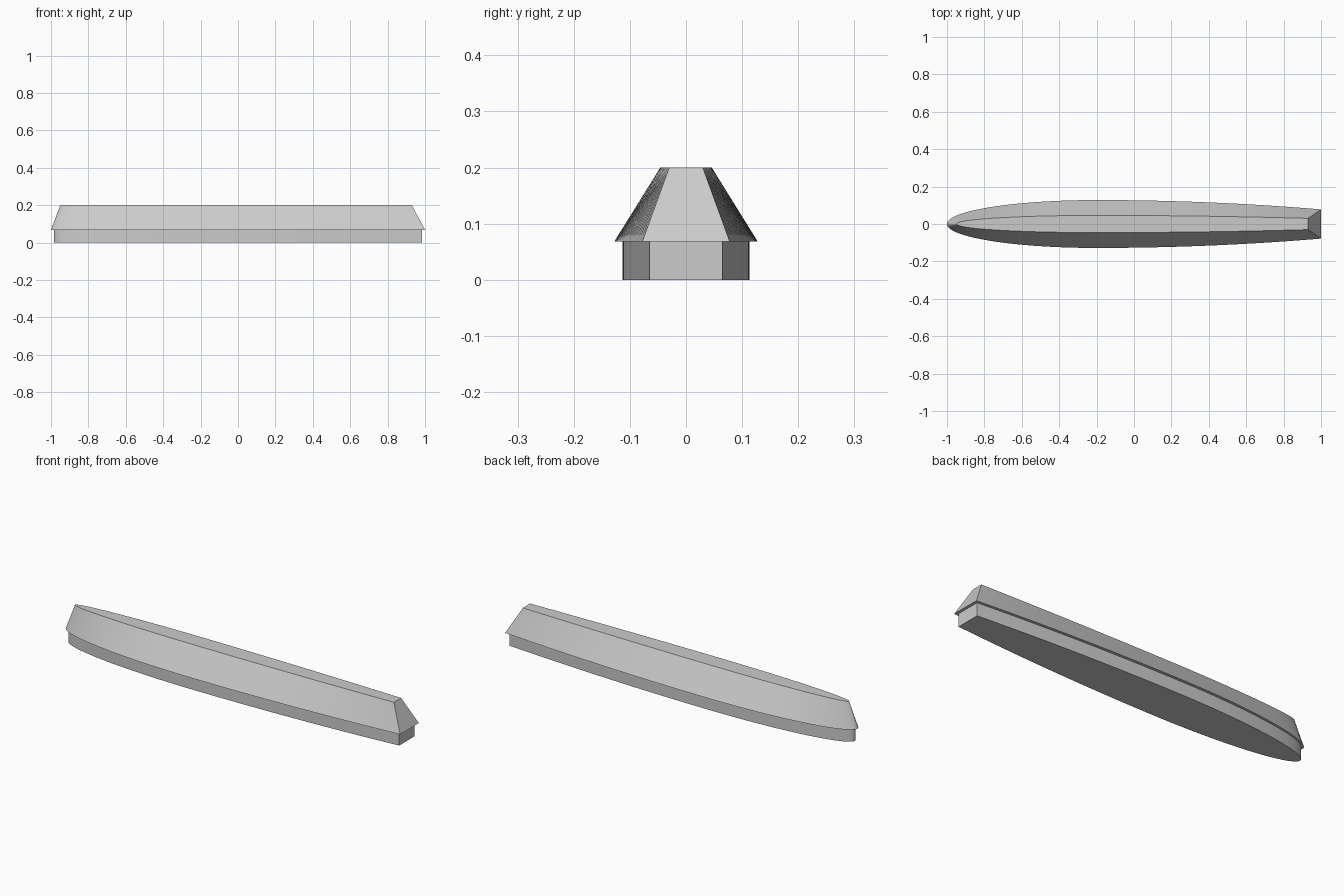
import bpy, bmesh, math

cube = bpy.data.objects.get("Cube")
if cube:
    bpy.data.objects.remove(cube)

grey = bpy.data.materials.new("hull_grey")
grey.use_nodes = True
colour = (0.6, 0.6, 0.6, 1)
grey.diffuse_color = colour
grey.node_tree.nodes["Principled BSDF"].inputs["Base Color"].default_value = colour

STEPS = 28


def outline(bow, stern, beam, transom):
    """Boat plan: elliptical bow, gently tapering sides, flat transom."""
    widest = -0.2
    side = []
    for i in range(1, STEPS + 1):          # bow to widest point
        a = math.pi / 2 * i / STEPS
        side.append((widest + (bow - widest) * math.cos(a), beam * math.sin(a)))
    for i in range(1, STEPS + 1):          # widest point to transom
        t = i / STEPS
        side.append((widest + (stern - widest) * t, beam - (beam - transom) * t * t))
    return [(bow, 0)] + side + [(x, -y) for x, y in reversed(side)]


def loft(name, sections, cap_first=False, cap_last=False):
    """Skin a stack of (outline, height) sections."""
    bm = bmesh.new()
    rings = [[bm.verts.new((x, y, z)) for x, y in plan] for plan, z in sections]
    for low, high in zip(rings, rings[1:]):
        for i in range(len(low)):
            j = (i + 1) % len(low)
            bm.faces.new((low[i], high[i], high[j], low[j]))
    if cap_first:
        bm.faces.new(rings[0])
    if cap_last:
        bm.faces.new(rings[-1][::-1])
    mesh = bpy.data.meshes.new(name)
    bm.to_mesh(mesh)
    bm.free()
    mesh.materials.append(grey)
    obj = bpy.data.objects.new(name, mesh)
    bpy.context.collection.objects.link(obj)
    bpy.ops.object.select_all(action="DESELECT")
    obj.select_set(True)
    bpy.context.view_layer.objects.active = obj
    bpy.ops.object.shade_smooth_by_angle(angle=math.radians(30))
    return obj


base = outline(-0.985, 0.985, 0.113, 0.065)
rim = outline(-1.0, 1.0, 0.128, 0.078)
deck = outline(-0.95, 0.93, 0.046, 0.03)

# Straight-walled base
loft("lower_hull", [(base, 0), (base, 0.068)], cap_first=True)

# Overhanging ledge, sloping sides and flat deck
loft("upper_hull", [(base, 0.068), (rim, 0.068), (deck, 0.2)], cap_last=True)
